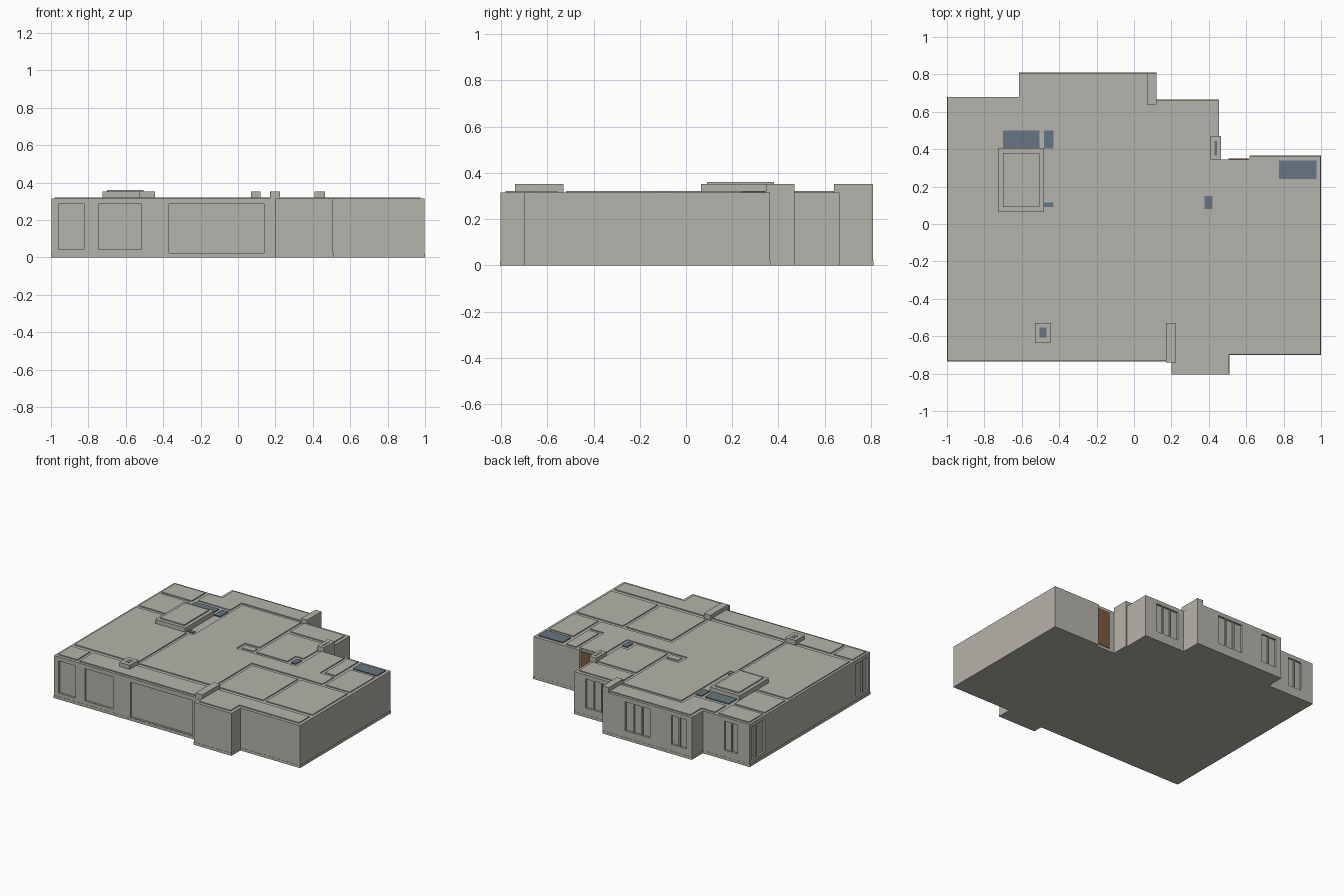
import bpy, bmesh


def material(name, rgb):
    m = bpy.data.materials.new(name)
    m.diffuse_color = (*rgb, 1)
    return m


PLASTER = material("warm_grey_plaster", (0.46, 0.45, 0.405))
GLASS = material("blue_grey_glass", (0.135, 0.18, 0.22))
WOOD = material("brown_wood", (0.2, 0.105, 0.05))


def prism(name, outline, z0, z1, mat=PLASTER):
    """Extrude a flat outline from z0 up to z1."""
    bm = bmesh.new()
    base = bm.faces.new([bm.verts.new((x, y, z0)) for x, y in outline])
    out = bmesh.ops.extrude_face_region(bm, geom=[base])["geom"]
    bmesh.ops.translate(bm, vec=(0, 0, z1 - z0),
                        verts=[v for v in out if isinstance(v, bmesh.types.BMVert)])
    bmesh.ops.recalc_face_normals(bm, faces=bm.faces)
    me = bpy.data.meshes.new(name)
    bm.to_mesh(me)
    bm.free()
    me.materials.append(mat)
    ob = bpy.data.objects.new(name, me)
    bpy.context.collection.objects.link(ob)
    return ob


def box(name, x0, x1, y0, y1, z0, z1, mat=PLASTER):
    return prism(name, [(x0, y0), (x1, y0), (x1, y1), (x0, y1)], z0, z1, mat)


WALL, ROOF, STACK = 0.315, 0.322, 0.352

# Foundation slab and wall mass
plan = [(-1, 0.68), (-0.615, 0.68), (-0.615, 0.81), (0.12, 0.81), (0.12, 0.665),
        (0.455, 0.665), (0.455, 0.345), (0.62, 0.345), (0.62, 0.365), (1, 0.365),
        (1, -0.70), (0.51, -0.70), (0.51, -0.805), (0.2, -0.805), (0.2, -0.735), (-1, -0.735)]
prism("foundation", plan, 0, 0.02)
walls = prism("walls", [(x * 0.998, y * 0.998) for x, y in plan], 0.02, WALL)

# Window recesses: wall position, span, heights, number of panes
DEPTH = 0.016
back = [(0.665, 0.17, 0.36, 3), (0.81, -0.27, -0.065, 3),
        (0.81, -0.57, -0.446, 2), (0.68, -0.90, -0.79, 2)]
front = [(-0.735, -0.96, -0.82, 1), (-0.735, -0.745, -0.515, 1), (-0.735, -0.37, 0.14, 1)]
left = [(-1, 0.61, 0.655, 1), (-1, 0.50, 0.595, 1), (-1, -0.64, -0.57, 1), (-1, -0.71, -0.65, 1)]


def recess(wall, axis, a, b, side, panes, z0, z1):
    """Cut a shallow opening in a wall and divide it with mullions."""
    inner, outer = sorted((wall - side * DEPTH, wall + side * 0.02))
    span = (a, b, inner, outer) if axis == "x" else (inner, outer, a, b)
    cutter = box("window_cutter", *span, z0, z1)
    cutter.hide_render = True
    mod = walls.modifiers.new("opening", "BOOLEAN")
    mod.object, mod.solver = cutter, "EXACT"
    bpy.context.view_layer.objects.active = walls
    bpy.ops.object.modifier_apply(modifier=mod.name)
    bpy.data.objects.remove(cutter)
    i0, i1 = sorted((wall - side * (DEPTH + 0.004), wall - side * 0.006))
    for k in range(1, panes):
        c = a + (b - a) * k / panes
        box("mullion", c - 0.005, c + 0.005, i0, i1, z0, z1)


for w, a, b, n in back:
    recess(w, "x", a, b, 1, n, 0.07, 0.285)
for w, a, b, n in front:
    recess(w, "x", a, b, -1, n, 0.045 if a < -0.4 else 0.025, 0.285)
for w, a, b, n in left:
    recess(w, "y", a, b, -1, n, 0.045, 0.285)

# Entrance door
box("entrance_door", 0.505, 0.612, 0.340, 0.349, 0.02, 0.30, WOOD)

# Raised rectangular roof panels over the rooms
for x0, x1, y0, y1 in [
        (-0.98, -0.73, 0.50, 0.66), (-0.98, -0.73, 0.235, 0.475),
        (0.095, 0.43, 0.48, 0.64), (-0.025, 0.07, 0.08, 0.13),
        (0.66, 0.745, 0.08, 0.345), (0.775, 0.975, -0.08, 0.215),
        (0.195, 0.57, -0.52, -0.11), (0.595, 0.975, -0.52, -0.11),
        (-0.98, -0.825, -0.71, -0.555), (-0.80, 0.17, -0.715, -0.555)]:
    box("roof_panel", x0, x1, y0, y1, WALL - 0.005, ROOF)

# Raised roof panels with stepped outlines
for name, outline in {
    "roof_panel_west": [(-0.98, 0.205), (-0.73, 0.205), (-0.73, 0.065), (-0.468, 0.065),
                        (-0.468, -0.52), (-0.98, -0.52)],
    "roof_panel_north": [(-0.70, 0.66), (-0.59, 0.66), (-0.59, 0.79), (0.07, 0.79),
                         (0.07, 0.665), (-0.435, 0.665), (-0.435, 0.53), (-0.70, 0.53)],
    "roof_panel_hall": [(-0.41, 0.64), (0.07, 0.64), (0.07, 0.155), (-0.05, 0.155),
                        (-0.05, 0.055), (0.445, 0.055), (0.445, 0.342), (0.635, 0.342),
                        (0.635, 0.055), (0.75, 0.055), (0.75, -0.08), (0.17, -0.08),
                        (0.17, -0.52), (-0.445, -0.52), (-0.445, 0.065), (-0.41, 0.065)],
    "roof_panel_east": [(0.095, 0.45), (0.415, 0.45), (0.415, 0.18), (0.35, 0.18),
                        (0.35, 0.08), (0.095, 0.08)],
    "roof_panel_south": [(0.225, -0.555), (0.975, -0.555), (0.975, -0.675),
                         (0.485, -0.675), (0.485, -0.78), (0.225, -0.78)],
}.items():
    prism(name, outline, WALL - 0.005, ROOF)

# Rooftop stair housing and its cap
box("stair_housing", -0.725, -0.48, 0.065, 0.405, WALL - 0.005, STACK)
box("stair_housing_cap", -0.70, -0.505, 0.09, 0.38, STACK - 0.002, 0.361)

# Chimney stacks
for x0, x1, y0, y1 in [(0.07, 0.12, 0.64, 0.808), (0.41, 0.465, 0.345, 0.47),
                       (0.17, 0.225, -0.74, -0.53), (-0.53, -0.445, -0.635, -0.53)]:
    box("chimney_stack", x0, x1, y0, y1, WALL - 0.005, STACK)
box("chimney_shaft", 0.44, 0.465, 0.345, 0.47, 0, WALL)

# Skylights set into the roof and stacks
for x0, x1, y0, y1, top in [
        (-0.70, -0.505, 0.405, 0.50, ROOF), (-0.48, -0.43, 0.405, 0.50, ROOF),
        (-0.48, -0.43, 0.09, 0.115, ROOF), (0.378, 0.42, 0.08, 0.15, ROOF),
        (0.775, 0.975, 0.24, 0.34, ROOF), (0.43, 0.445, 0.365, 0.445, STACK + 0.001),
        (-0.505, -0.468, -0.607, -0.553, STACK + 0.001)]:
    box("skylight", x0, x1, y0, y1, top - 0.009, top, GLASS)
